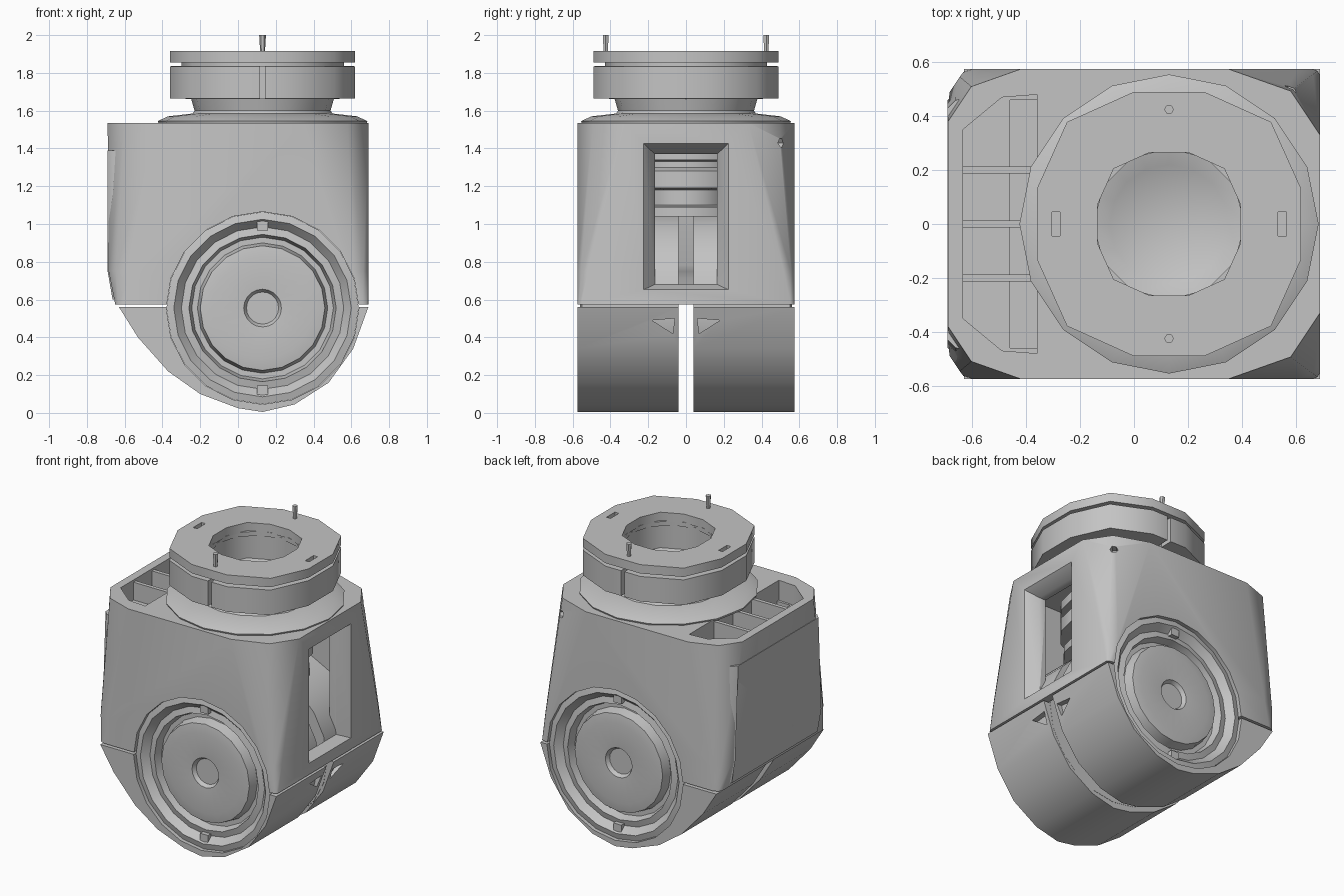
import bpy, bmesh, math
from mathutils import Matrix

old = bpy.data.objects.get("Cube")
if old:
    bpy.data.objects.remove(old, do_unlink=True)

grey = bpy.data.materials.new("housing grey")
grey.use_nodes = True
grey.diffuse_color = (0.55, 0.55, 0.55, 1)
grey.node_tree.nodes["Principled BSDF"].inputs["Base Color"].default_value = (0.55, 0.55, 0.55, 1)

AXIS_X = 0.13      # shared x of the vertical turret and the hinge drums
HINGE_Z = 0.555
DRUM_R = 0.51


def finish(name, bm):
    bmesh.ops.recalc_face_normals(bm, faces=bm.faces)
    mesh = bpy.data.meshes.new(name)
    bm.to_mesh(mesh)
    bm.free()
    mesh.materials.append(grey)
    ob = bpy.data.objects.new(name, mesh)
    bpy.context.collection.objects.link(ob)
    return ob


def loft(name, rings):
    """Closed skin through rings with equal point counts."""
    bm = bmesh.new()
    loops = [[bm.verts.new(p) for p in ring] for ring in rings]
    n = len(loops[0])
    for a, b in zip(loops, loops[1:]):
        for i in range(n):
            j = (i + 1) % n
            bm.faces.new((a[i], a[j], b[j], b[i]))
    bm.faces.new(loops[0])
    bm.faces.new(loops[-1])
    return finish(name, bm)


def box(name, x, y, z):
    return loft(name, [[(x[0], y[0], h), (x[1], y[0], h), (x[1], y[1], h), (x[0], y[1], h)] for h in z])


def lathe(name, profile, n, place, closed=False, swell=0):
    """Turn (radius, height) points about z, push out the diagonals, then place."""
    bm = bmesh.new()
    pts = profile + profile[:1] if closed else profile
    verts = [bm.verts.new((r, 0, h)) for r, h in pts]
    edges = [bm.edges.new(e) for e in zip(verts, verts[1:])]
    bmesh.ops.spin(bm, geom=verts + edges, cent=(0, 0, 0), axis=(0, 0, 1),
                   angle=math.tau, steps=n)
    bmesh.ops.remove_doubles(bm, verts=bm.verts, dist=0.0005)
    if swell:
        bm.transform(Matrix.Rotation(math.pi / n, 4, "Z"))
        for v in bm.verts:
            v.co.xy *= 1 + swell * math.sin(2 * math.atan2(v.co.y, v.co.x)) ** 2
    bm.transform(place)
    return finish(name, bm)


def cut(ob, *cutters):
    for c in cutters:
        mod = ob.modifiers.new("cut", "BOOLEAN")
        mod.operation, mod.solver, mod.object = "DIFFERENCE", "EXACT", c
    bpy.context.view_layer.update()
    dg = bpy.context.evaluated_depsgraph_get()
    mesh = bpy.data.meshes.new_from_object(ob.evaluated_get(dg))
    ob.modifiers.clear()
    ob.data = mesh
    for c in cutters:
        bpy.data.objects.remove(c, do_unlink=True)


def hinge(side):
    # local z runs outward along the hinge, side -1 is the front
    return Matrix.Translation((AXIS_X, 0, HINGE_Z)) @ Matrix.Rotation(-side * math.pi / 2, 4, "X")


def drum_cutter():
    return lathe("drum_cutter", [(0, -1), (DRUM_R, -1), (DRUM_R, 1), (0, 1)], 20, hinge(1))


TURRET = Matrix.Translation((AXIS_X, 0, 0))


# Housing: square at the bottom, large softly bulged corners at the top
def corner(x, c):
    s = math.copysign(1, x)
    return [(x, 0.575 - 0.72 * c), (x - s * 0.32 * c, 0.575 - 0.24 * c), (x - s * c, 0.575)]


def plan(z, left, c_left, c_right):
    half = corner(0.69, c_right) + corner(left, c_left)[::-1]
    return [(x, y, z) for x, y in half] + [(x, -y, z) for x, y in reversed(half)]


housing = loft("housing", [plan(0.575, -0.65, 0.05, 0.03),
                           plan(0.75, -0.685, 0.12, 0.08),
                           plan(1.535, -0.69, 0.27, 0.34)])


def window_ring(x, y, low, high):
    return [(x, -y, low), (x, y, low), (x, y, high), (x, -y, high)]


window = loft("window_cutter", [window_ring(0.72, 0.25, 0.64, 1.45),
                                window_ring(0.62, 0.165, 0.68, 1.37),
                                window_ring(0.5, 0.165, 0.68, 1.37)])
pocket_plan = [(-0.36, -0.48), (-0.36, 0.48), (-0.49, 0.47), (-0.635, 0.35), (-0.635, -0.35), (-0.49, -0.47)]
pocket = loft("pocket_cutter", [[(x, y, z) for x, y in pocket_plan] for z in (1.4, 1.6)])
trench = box("trench_cutter", (-0.46, -0.36), (-0.46, 0.46), (1.28, 1.5))
cavity = box("cavity_cutter", (-0.32, 0.57), (-0.38, 0.38), (0.5, 1.49))
dimple = lathe("dimple_cutter", [(0, -0.04), (0.025, -0.04), (0.025, 0.08), (0, 0.08)], 6,
               Matrix.Translation((0.57, 0.49, 1.43)) @ Matrix.Rotation(-math.pi / 4, 4, "Z")
               @ Matrix.Rotation(-math.pi / 2, 4, "X"))
cut(housing, cavity, window, pocket, trench, drum_cutter(), dimple)

# Ribs across the open pocket and the raised side cover
for i, y in enumerate((-0.2, 0, 0.2)):
    box(f"pocket_rib_{i + 1}", (-0.645, -0.35), (y - 0.013, y + 0.013), (1.28, 1.52))


def cover_ring(inset, y):
    return [(x + inset, s * w, z) for x, z, w, signs in
            ((-0.664, 0.6, y, (-1, 1)), (-0.692, 0.76, y, (1,)), (-0.692, 1.39, y - 0.03, (1, -1)),
             (-0.692, 0.76, y, (-1,))) for s in signs]


loft("side_cover", [cover_ring(0.09, 0.5), cover_ring(0.03, 0.49), cover_ring(0, 0.46)])

# Lower clevis legs and hinge drums, front and back
under = [(-0.63, 0.56), (-0.53, 0.4), (-0.37, 0.22), (-0.2, 0.1), (0, 0.025), (0.13, 0.005),
         (0.3, 0.045), (0.48, 0.16), (0.61, 0.34), (0.69, 0.56)]
drum_face = [(0, 0.04), (DRUM_R - 0.001, 0.04), (DRUM_R - 0.001, 0.55), (0.47, 0.56), (0.43, 0.515),
             (0.39, 0.525), (0.375, 0.47), (0.345, 0.47), (0.33, 0.535), (0.27, 0.545),
             (0.1, 0.535), (0.085, 0.51), (0, 0.51)]
for side, word in ((-1, "front"), (1, "back")):
    leg = loft(f"{word}_leg", [[(x, side * y, z) for x, z in under] for y in (0.04, 0.575)])
    notch = loft("notch_cutter", [[(x, side * y, z) for y, z in ((0.06, 0.5), (0.18, 0.49), (0.07, 0.42))]
                                  for x in (0.57, 0.75)])
    cut(leg, drum_cutter(), notch)
    lathe(f"{word}_drum", drum_face, 20, hinge(side))
    # Bolt heads in the drum groove, above and below the hub
    for s, place in ((1, "upper"), (-1, "lower")):
        z = HINGE_Z + s * 0.44
        box(f"{word}_{place}_bolt", (AXIS_X - 0.03, AXIS_X + 0.03),
            sorted((side * 0.5, side * 0.55)), (z - 0.03, z + 0.03))

# Drive stack seen through the window
lathe("inner_drive", [(0, 1.04), (0.34, 1.04), (0.34, 1.09), (0.22, 1.1), (0.22, 1.18),
                      (0.36, 1.19), (0.36, 1.28), (0.3, 1.3), (0.3, 1.33), (0.36, 1.34),
                      (0.36, 1.4), (0.25, 1.42), (0.25, 1.5), (0, 1.5)], 14, TURRET)

# Turret: sloped flange, neck, split collar and cap ring
lathe("turret_flange", [(0, 1.52), (0.55, 1.53), (0.555, 1.545), (0.5, 1.57), (0.37, 1.585),
                        (0.36, 1.6), (0.38, 1.67), (0.28, 1.67), (0.22, 1.63), (0, 1.62)], 16, TURRET)
collar = lathe("split_collar", [(0.28, 1.66), (0.498, 1.665), (0.498, 1.835), (0.28, 1.84)],
               12, TURRET, True, 0.075)
cut(collar, *[box("slit_cutter", (AXIS_X - 0.013, AXIS_X + 0.013), sorted((s * 0.4, s * 0.6)), (1.6, 1.9))
              for s in (-1, 1)])
lathe("cap_spacer", [(0.28, 1.83), (0.43, 1.83), (0.43, 1.86), (0.28, 1.86)], 12, TURRET, True)
cap = lathe("cap_ring", [(0.27, 1.855), (0.498, 1.855), (0.498, 1.915), (0.27, 1.915)],
            12, TURRET, True, 0.075)
cut(cap, *[box("slot_cutter", (AXIS_X + s * 0.42 - 0.015, AXIS_X + s * 0.42 + 0.015),
               (-0.045, 0.045), (1.88, 1.95)) for s in (-1, 1)])

# Two locating pins on the cap
for side, word in ((-1, "front"), (1, "back")):
    lathe(f"{word}_pin", [(0, 1.9), (0.012, 1.9), (0.018, 2), (0, 2)], 6,
          Matrix.Translation((AXIS_X, side * 0.425, 0)))

# Smooth gentle curves, keep real corners sharp
bpy.ops.object.select_all(action="DESELECT")
for ob in bpy.context.scene.objects:
    if ob.type == "MESH" and ob.data.materials and ob.data.materials[0] == grey:
        ob.select_set(True)
        bpy.context.view_layer.objects.active = ob
bpy.ops.object.shade_smooth_by_angle(angle=math.radians(43))
